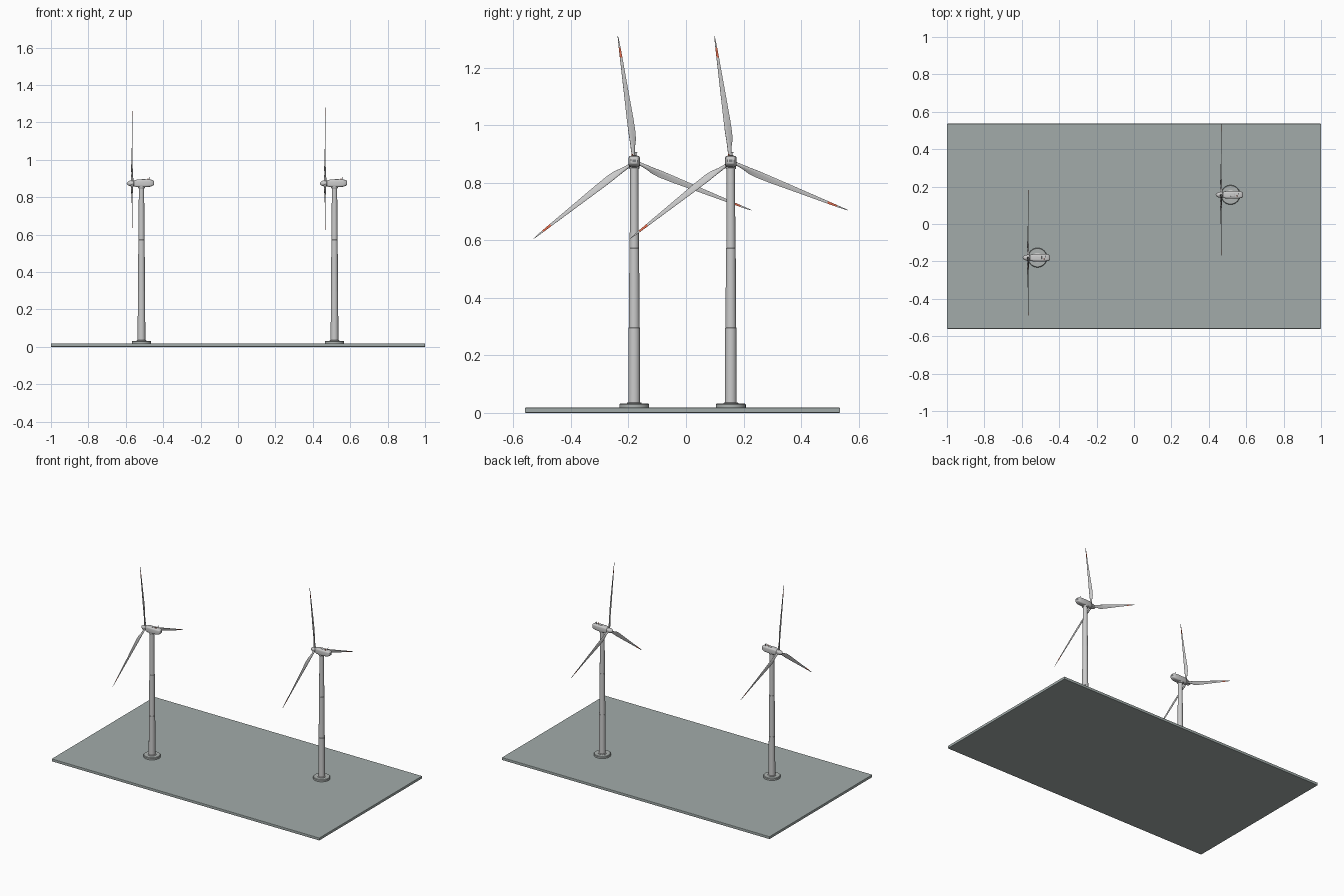
import bpy, bmesh
from math import sin, cos, pi, radians, copysign
from mathutils import Matrix, Vector

if "Cube" in bpy.data.objects:
    bpy.data.objects.remove(bpy.data.objects["Cube"])


def material(name, rgb):
    m = bpy.data.materials.new(name)
    m.diffuse_color = (*rgb, 1)
    m.use_nodes = True
    m.node_tree.nodes["Principled BSDF"].inputs["Base Color"].default_value = m.diffuse_color
    return m


GROUND = material("ground_grey", (0.36, 0.41, 0.40))
CONCRETE = material("concrete", (0.42, 0.45, 0.44))
RED = material("tip_red", (0.8, 0.16, 0.08))
WHITE = material("shell_grey", (0.8, 0.82, 0.82))
DARK = material("dark_grey", (0.2, 0.21, 0.22))


def loft(name, rings, mats=(WHITE,), matrix=Matrix(), bands=(), angle=35):
    """Skin a list of equal-length point rings and cap both ends."""
    bm = bmesh.new()
    loops = [[bm.verts.new(matrix @ Vector(p)) for p in ring] for ring in rings]
    n = len(loops[0])
    for k, (a, b) in enumerate(zip(loops, loops[1:])):
        for i in range(n):
            f = bm.faces.new((a[i], a[(i + 1) % n], b[(i + 1) % n], b[i]))
            f.material_index = 1 if k in bands else 0
    bm.faces.new(loops[0][::-1])
    bm.faces.new(loops[-1])
    bmesh.ops.recalc_face_normals(bm, faces=bm.faces)
    me = bpy.data.meshes.new(name)
    bm.to_mesh(me)
    bm.free()
    for m in mats:
        me.materials.append(m)
    ob = bpy.data.objects.new(name, me)
    bpy.context.collection.objects.link(ob)
    bpy.ops.object.select_all(action='DESELECT')
    ob.select_set(True)
    bpy.context.view_layer.objects.active = ob
    bpy.ops.object.shade_smooth_by_angle(angle=radians(angle))
    return ob


def lathe(name, profile, matrix, mat=WHITE, n=32):
    """Turn (radius, height) pairs around local z."""
    rings = [[(r * cos(2 * pi * i / n), r * sin(2 * pi * i / n), z)
              for i in range(n)] for r, z in profile]
    return loft(name, rings, (mat,), matrix)


def box(name, centre, size, mat, bevel):
    bpy.ops.mesh.primitive_cube_add(size=1, location=centre)
    ob = bpy.context.object
    ob.name = name
    ob.scale = size
    bpy.ops.object.transform_apply(location=False, rotation=False, scale=True)
    ob.data.materials.append(mat)
    mod = ob.modifiers.new("bevel", 'BEVEL')
    mod.width, mod.segments = bevel, 2
    return ob


def squircle(x, hy, z0, z1, n=40, p=0.5):
    """Rounded-rectangle section in the y-z plane."""
    zc, hz = (z0 + z1) / 2, (z1 - z0) / 2
    pts = []
    for i in range(n):
        c, s = cos(2 * pi * i / n), sin(2 * pi * i / n)
        pts.append((x, hy * copysign(abs(c) ** p, c), zc + hz * copysign(abs(s) ** p, s)))
    return pts


# Blade stations: span, chord, thickness, twist (degrees), sharpness of trailing edge
BLADE = [(0.008, .012, .012, 0, 0), (0.030, .012, .012, 0, 0), (0.050, .016, .010, 20, .5),
         (0.075, .023, .008, 18, 1), (0.100, .0255, .007, 15, 1), (0.150, .0235, .0055, 10, 1),
         (0.220, .0185, .004, 6, 1), (0.300, .013, .003, 3, 1), (0.365, .009, .0022, 1, 1),
         (0.400, .0065, .0017, 0, 1), (0.430, .0035, .001, 0, 1), (0.441, .001, .0005, 0, 1)]


def blade_rings(n=20):
    rings = []
    for r, chord, thick, twist, sharp in BLADE:
        tw, ring = radians(twist), []
        for i in range(n):
            a = 2 * pi * i / n
            y = chord * (cos(a) / 2 + 0.22 * sharp)
            x = thick / 2 * sin(a) * (1 - sharp * 0.45 * (1 + cos(a)))
            ring.append((x * cos(tw) - y * sin(tw), x * sin(tw) + y * cos(tw), r))
        rings.append(ring)
    return rings


HUB_Z, ROTOR_X = 0.874, -0.05


def turbine(tag, x, y):
    at = Matrix.Translation((x, y, 0))
    # foundation and bolted tower foot
    lathe("foundation_" + tag, [(.052, .014), (.052, .029), (.049, .032), (.03, .032)], at, CONCRETE)
    lathe("tower_foot_" + tag, [(.026, .03), (.026, .035), (.02, .036)], at)
    # tower in three tapering sections
    lathe("tower_" + tag, [(.0205, .03), (.0195, .296), (.0187, .297), (.0168, .572),
                           (.016, .573), (.0142, .858)], at)
    lathe("yaw_ring_" + tag, [(.0165, .848), (.0185, .851), (.0185, .862)], at)
    # nacelle
    loft("nacelle_" + tag, [squircle(*s) for s in (
        (-.041, .013, .861, .887), (-.037, .0165, .857, .891), (-.024, .0195, .854, .8945),
        (.02, .0205, .854, .895), (.045, .0195, .856, .8945), (.058, .017, .860, .893),
        (.065, .0135, .865, .889), (.067, .011, .868, .886))], matrix=at)
    # roof hatch, warning light and wind sensor
    box("roof_hatch_" + tag, (x + .012, y, .895), (.022, .016, .003), WHITE, .0008)
    lathe("warning_light_" + tag, [(.003, .893), (.003, .899), (.002, .901)],
          at @ Matrix.Translation((.034, -.007, 0)), RED, 12)
    lathe("sensor_mast_" + tag, [(.001, .892), (.001, .907)],
          at @ Matrix.Translation((.042, .006, 0)), DARK, 8)
    box("sensor_bar_" + tag, (x + .042, y + .006, .907), (.002, .01, .002), DARK, .0004)
    # rear vent
    box("rear_vent_" + tag, (x + .067, y, .877), (.002, .013, .009), DARK, .0005)
    # spinner, pointing to -x
    hub = at @ Matrix.Translation((ROTOR_X, 0, HUB_Z))
    lathe("spinner_" + tag, [(.013, -.011), (.0155, -.008), (.016, .004), (.0148, .012),
                             (.012, .019), (.0075, .025), (.003, .0285), (.0004, .029)],
          hub @ Matrix.Rotation(-pi / 2, 4, 'Y'))
    # three blades with red tip bands
    for k in range(3):
        loft(f"blade_{tag}_{k + 1}", blade_rings(), (WHITE, RED),
             hub @ Matrix.Rotation(radians(7.5 + 120 * k), 4, 'X'), bands=(8,), angle=60)


# ground slab
box("ground_slab", (0, -.012, .009), (2, 1.097, .018), GROUND, .003)

turbine("left", -.516, -.180)
turbine("right", .516, .156)
